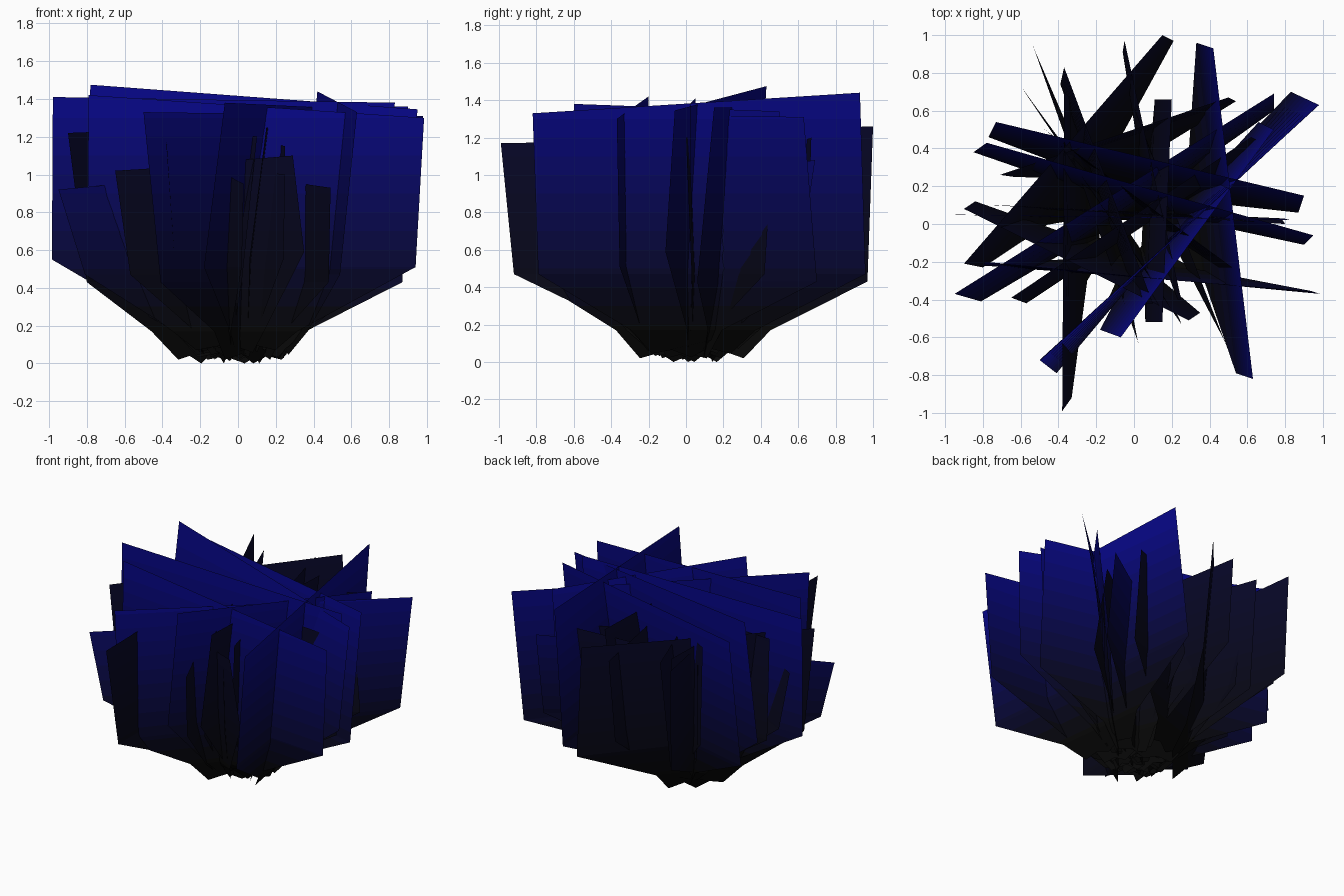
import bpy, bmesh
from mathutils import Vector

LEVELS = [0.2 + 0.1 * k for k in range(12)]     # colour bands, low to high


def make_mats(label, top, power):
    mats = []
    n = len(LEVELS) + 1
    for i in range(n):
        m = bpy.data.materials.new(f"{label}_{i}")
        m.diffuse_color = (0.002, 0.002, 0.002 + top * (i / (n - 1)) ** power, 1)
        mats.append(m)
    return mats


# One leaf card: wide flat blade, then a taper that bends in to a narrow foot
def card(name, mats, i, ax, ay, az, asx, asy, bx, by, bz, bsx, bsy):
    zs = 0.43 + 0.04 * (i % 5)
    sa, sb = Vector((asx, asy, zs)), Vector((bsx, bsy, zs))
    d = sb - sa
    # foot sits under the point of the card nearest the clump's middle
    t = -(sa.x * d.x + sa.y * d.y) / (d.x * d.x + d.y * d.y)
    t = min(0.62, max(0.38, t))

    def low(f, z, pull):
        c, p = sa + d * t, sa + d * f
        q = c * pull + (p - c)
        return Vector((q.x, q.y, z))
    foot = 0.05 * ((i * 2) % 5) / 4
    bm = bmesh.new()
    pts = [Vector((ax, ay, az)), Vector((bx, by, bz)), sb, sa,
           low(t - 0.19, 0.17, 0.75), low(t + 0.19, 0.17, 0.75),
           low(t + 0.12, foot + 0.02, 0.55), low(t + 0.05, foot + 0.05, 0.55),
           low(t, foot, 0.55), low(t - 0.06, foot + 0.04, 0.55),
           low(t - 0.12, foot + 0.02, 0.55)]
    v = [bm.verts.new(p) for p in pts]
    for f in ((0, 1, 2, 3), (3, 2, 5, 4), (4, 5, 6, 7, 8, 9, 10)):
        bm.faces.new([v[k] for k in f])
    for z in LEVELS:
        bmesh.ops.bisect_plane(bm, geom=bm.verts[:] + bm.edges[:] + bm.faces[:],
                               plane_co=(0, 0, z), plane_no=(0, 0, 1))
    for f in bm.faces:
        f.material_index = sum(f.calc_center_median().z > z for z in LEVELS)
    me = bpy.data.meshes.new(name)
    bm.to_mesh(me)
    bm.free()
    for m in mats:
        me.materials.append(m)
    bpy.context.collection.objects.link(bpy.data.objects.new(name, me))


# Each row: top corner a (x, y, z), shoulder a (x, y), top corner b, shoulder b
tall_cards = [
    (0.98, 0.63, 1.31, 0.83, 0.70, -0.50, -0.72, 1.33, -0.41, -0.79),
    (0.63, -0.82, 1.33, 0.54, -0.79, 0.42, 0.93, 1.44, 0.33, 0.96),
    (-0.79, -0.20, 1.42, -0.80, -0.22, 0.985, -0.37, 1.30, 0.94, -0.355),
    (-0.98, 0.05, 1.41, -0.985, 0.05, 0.83, 0.02, 1.38, 0.79, 0.03),
    (-0.78, 0.43, 1.475, -0.85, 0.38, 0.95, -0.06, 1.345, 0.90, -0.11),
    (-0.73, 0.54, 1.36, -0.77, 0.46, 0.90, 0.15, 1.36, 0.87, 0.06),
    (-0.95, -0.37, 0.92, -0.81, -0.41, 0.74, 0.69, 1.08, 0.74, 0.60),
    (-0.07, -0.60, 1.38, -0.18, -0.56, 0.74, 0.50, 1.34, 0.66, 0.54),
]
short_cards = [
    (-0.90, -0.21, 1.22, -0.80, -0.23, 0.15, 1.00, 1.26, 0.21, 0.97),
    (-0.38, -0.99, 1.17, -0.33, -0.92, -0.37, 0.70, 1.20, -0.33, 0.66),
    (-0.71, 0.26, 1.03, -0.64, 0.25, 0.50, 0.67, 1.20, 0.54, 0.65),
    (0.15, -0.52, 1.25, 0.06, -0.52, 0.20, 0.66, 1.25, 0.11, 0.66),
    (-0.90, 0.08, 1.00, -0.84, 0.12, 0.29, -0.51, 1.10, 0.35, -0.47),
    (0.49, -0.65, 0.93, 0.48, -0.62, 0.00, 0.62, 1.00, 0.00, 0.60),
    (-0.65, -0.39, 1.02, -0.57, -0.42, 0.62, 0.46, 1.10, 0.70, 0.42),
    (-0.54, 0.96, 1.25, -0.53, 0.93, 0.03, -0.65, 0.95, 0.02, -0.62),
    (-0.62, 0.76, 1.10, -0.60, 0.73, 0.25, -0.53, 1.00, 0.24, -0.50),
    (-0.05, 0.97, 1.20, -0.06, 0.91, 0.25, -0.40, 1.15, 0.23, -0.40),
    (-0.37, 0.83, 1.22, -0.39, 0.74, 0.10, -0.42, 1.20, 0.02, -0.42),
    (-0.75, 0.10, 1.22, -0.73, 0.10, 0.80, 0.00, 1.20, 0.78, 0.03),
    (-0.50, 0.52, 1.25, -0.46, 0.49, 0.52, -0.23, 1.10, 0.45, -0.23),
]

for label, rows, top, power in (("tall_leaf", tall_cards, 0.24, 1.8),
                                ("short_leaf", short_cards, 0.022, 1.0)):
    mats = make_mats(label, top, power)
    for i, row in enumerate(rows):
        card(f"{label}_{i + 1}", mats, i, *row)
